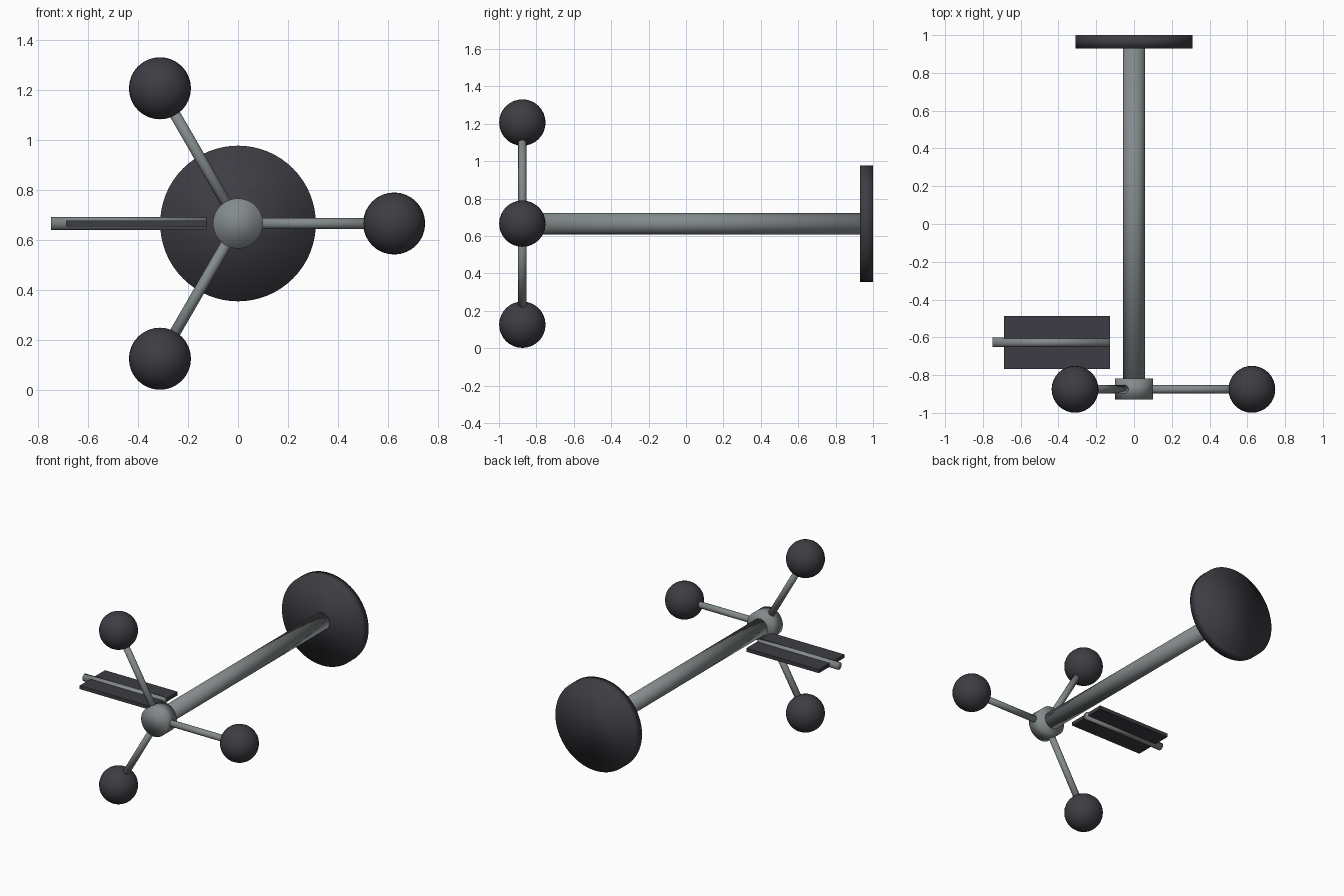
import bpy, math
from mathutils import Vector

if "Cube" in bpy.data.objects:
    bpy.data.objects.remove(bpy.data.objects["Cube"])

ZC = 0.666    # height of the main axis
YH = -0.875   # hub position along the axis


def material(name, rgb):
    m = bpy.data.materials.new(name)
    m.diffuse_color = (*rgb, 1)
    m.use_nodes = True
    m.node_tree.nodes["Principled BSDF"].inputs["Base Color"].default_value = m.diffuse_color
    return m


DARK = material("charcoal", (0.048, 0.046, 0.056))
GREY = material("steel grey", (0.23, 0.255, 0.26))


def finish(name, mat, smooth=True):
    ob = bpy.context.object
    ob.name = name
    ob.data.materials.append(mat)
    if smooth:
        bpy.ops.object.shade_smooth()
    return ob


def rod(name, a, b, r, mat, sides=32):
    a, b = Vector(a), Vector(b)
    d = b - a
    bpy.ops.mesh.primitive_cylinder_add(
        vertices=sides, radius=r, depth=d.length, location=(a + b) / 2,
        rotation=d.to_track_quat('Z', 'Y').to_euler())
    return finish(name, mat)


# Long shaft, end disc and hub
rod("main_shaft", (0, YH, ZC), (0, 0.945, ZC), 0.057, GREY)
rod("end_disc", (0, 0.93, ZC), (0, 1.0, ZC), 0.311, DARK, 64)
rod("hub", (0, -0.928, ZC), (0, -0.818, ZC), 0.1, GREY, 48)

# Three spokes with ball ends
for i in range(3):
    t = math.radians(120 * i)
    end = Vector((0.624 * math.cos(t), YH, ZC + 0.624 * math.sin(t)))
    rod(f"spoke_{i + 1}", (0, YH, ZC), end, 0.022, GREY)
    bpy.ops.mesh.primitive_uv_sphere_add(segments=32, ring_count=16,
                                         radius=0.124, location=end)
    finish(f"ball_{i + 1}", DARK)

# Side rod carrying a flat vane
rod("side_rod", (-0.748, -0.627, ZC), (-0.126, -0.627, ZC), 0.025, GREY)
bpy.ops.mesh.primitive_cube_add(size=1, location=(-0.407, -0.627, ZC))
bpy.context.object.scale = (0.562, 0.28, 0.025)
finish("side_vane", DARK, smooth=False)
